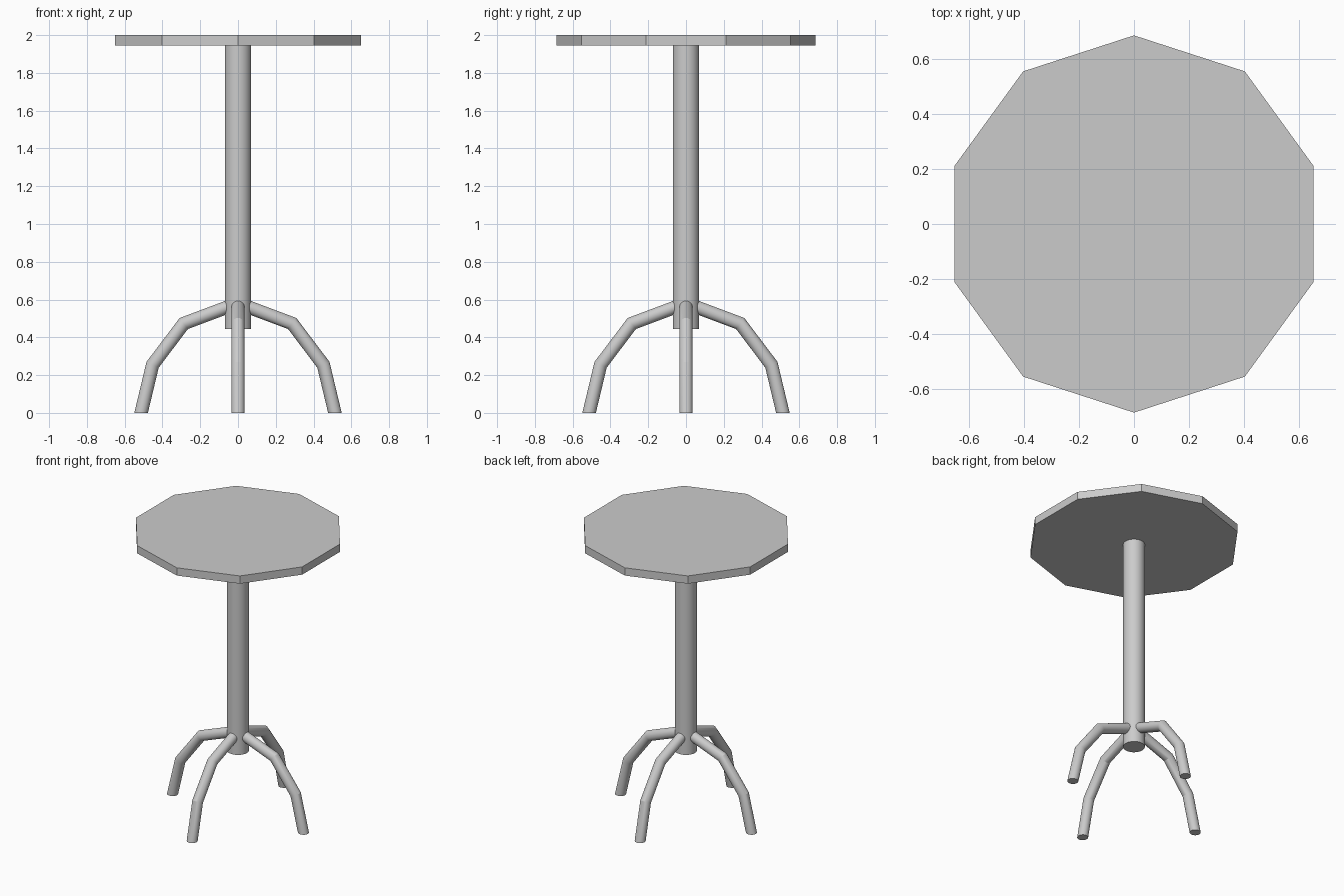
import bpy, bmesh
from math import sin, cos, pi, radians
from mathutils import Vector

if "Cube" in bpy.data.objects:
    bpy.data.objects.remove(bpy.data.objects["Cube"])


def loft(name, rings, smooth_angle=None):
    """Skin a list of matching vertex rings and cap both ends."""
    bm = bmesh.new()
    loops = [[bm.verts.new(p) for p in ring] for ring in rings]
    n = len(loops[0])
    for a, b in zip(loops, loops[1:]):
        for i in range(n):
            j = (i + 1) % n
            bm.faces.new((a[i], a[j], b[j], b[i]))
    bm.faces.new(loops[0])
    bm.faces.new(loops[-1])
    bmesh.ops.recalc_face_normals(bm, faces=bm.faces)
    mesh = bpy.data.meshes.new(name)
    bm.to_mesh(mesh)
    bm.free()
    obj = bpy.data.objects.new(name, mesh)
    bpy.context.collection.objects.link(obj)
    if smooth_angle:
        bpy.ops.object.select_all(action='DESELECT')
        obj.select_set(True)
        bpy.context.view_layer.objects.active = obj
        bpy.ops.object.shade_smooth_by_angle(angle=radians(smooth_angle))
    return obj


def disc(radius, z, sides):
    """Horizontal ring with its first corner on the y axis."""
    return [(radius * sin(2 * pi * i / sides), radius * cos(2 * pi * i / sides), z)
            for i in range(sides)]


def leg_rings(path, radius, sides=24):
    """Mitred tube rings along a path of (distance from centre, height)."""
    pts = [Vector(p) for p in path]
    dirs = [(b - a).normalized() for a, b in zip(pts, pts[1:])]
    rings = []
    for k, p in enumerate(pts):
        if k == len(pts) - 1:
            across = Vector((1, 0))          # foot is cut level with the floor
        else:
            t = (dirs[max(k - 1, 0)] + dirs[k]).normalized()
            across = Vector((-t.y, t.x))
            if across.x < 0:
                across = -across
        d = dirs[min(k, len(dirs) - 1)]
        normal = Vector((-d.y, d.x))
        across = across * radius / abs(across.dot(normal))
        ring = []
        for i in range(sides):
            a = 2 * pi * i / sides
            q = p + across * cos(a)
            ring.append((q.x, radius * sin(a), q.y))
        rings.append(ring)
    return rings


# Ten-sided table top
loft("table_top", [disc(0.685, 1.945, 10), disc(0.685, 2.0, 10)])

# Central column
loft("column", [disc(0.07, 0.445, 32), disc(0.07, 1.945, 32)], 30)

# Four bent legs
LEG_PATH = [(0.04, 0.566), (0.287, 0.473), (0.452, 0.255), (0.513, 0.0)]
for i, side in enumerate(("right", "back", "left", "front")):
    leg = loft(side + "_leg", leg_rings(LEG_PATH, 0.035), 20)
    leg.rotation_euler.z = i * pi / 2
